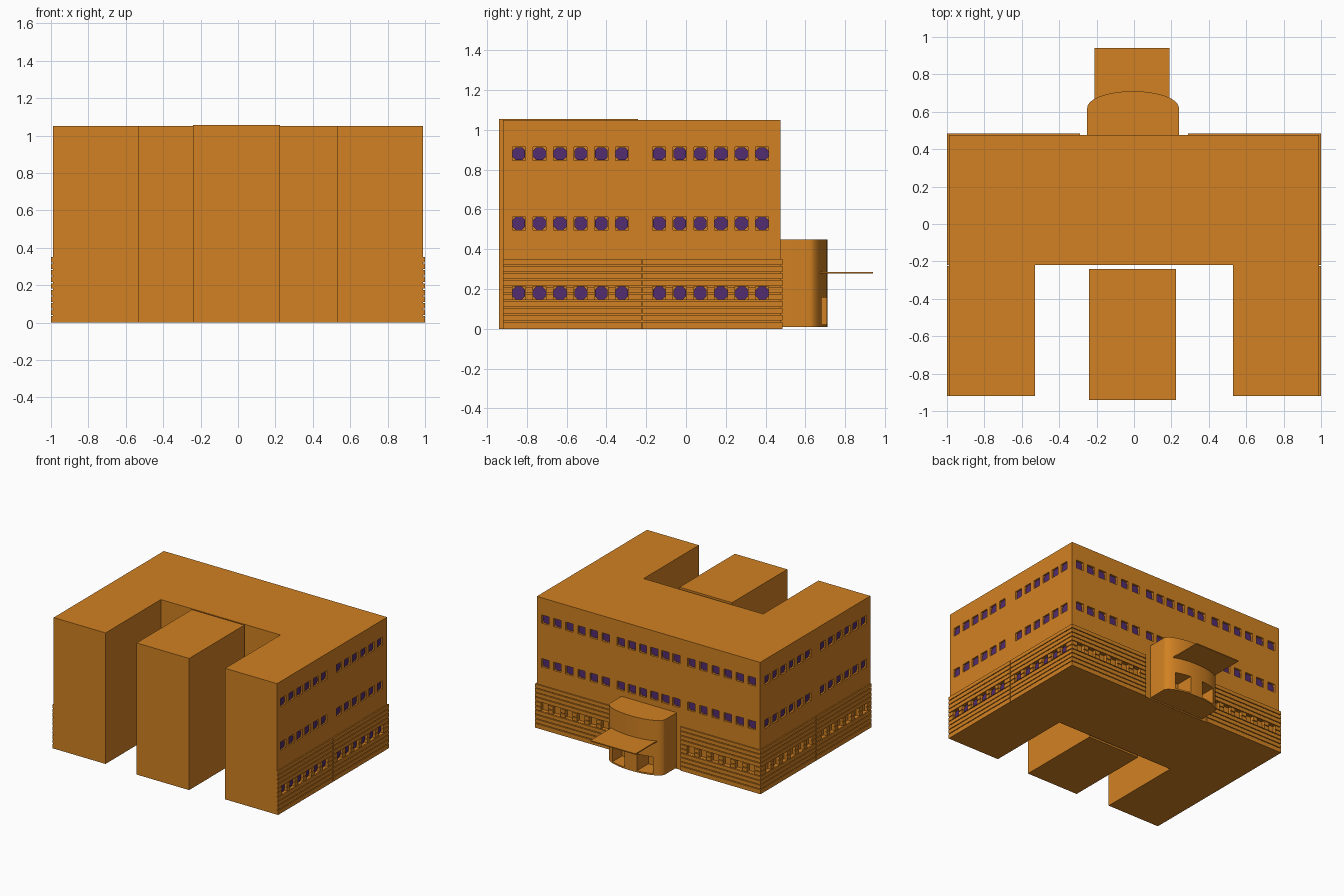
import bpy, bmesh, math
from mathutils import Matrix, Vector

if "Cube" in bpy.data.objects:
    bpy.data.objects.remove(bpy.data.objects["Cube"])


def material(name, rgb):
    m = bpy.data.materials.new(name)
    m.diffuse_color = (*rgb, 1)
    m.use_nodes = True
    m.node_tree.nodes["Principled BSDF"].inputs["Base Color"].default_value = m.diffuse_color
    return m


OCHRE = material("ochre wall", (0.64, 0.22, 0.016))
PURPLE = material("purple glass", (0.085, 0.025, 0.16))


def finish(name, bm, mat):
    bmesh.ops.recalc_face_normals(bm, faces=bm.faces[:])
    me = bpy.data.meshes.new(name)
    bm.to_mesh(me)
    bm.free()
    me.materials.append(mat)
    ob = bpy.data.objects.new(name, me)
    bpy.context.collection.objects.link(ob)
    return ob


def add_box(bm, x0, x1, y0, y1, z0, z1):
    c = Vector(((x0 + x1) / 2, (y0 + y1) / 2, (z0 + z1) / 2))
    s = Matrix.Diagonal((abs(x1 - x0), abs(y1 - y0), abs(z1 - z0), 1))
    bmesh.ops.create_cube(bm, size=1, matrix=Matrix.Translation(c) @ s)


def boxes(name, items, mat=OCHRE):
    bm = bmesh.new()
    for b in items:
        add_box(bm, *b)
    return finish(name, bm, mat)


def prism(bm, ring, offset):
    # closed solid from a ring of points pushed along an offset
    a = [bm.verts.new(p) for p in ring]
    b = [bm.verts.new(Vector(p) + Vector(offset)) for p in ring]
    n = len(a)
    bm.faces.new(a[::-1])
    bm.faces.new(b)
    for i in range(n):
        bm.faces.new((a[i], a[(i + 1) % n], b[(i + 1) % n], b[i]))


def cut(ob, cutter):
    m = ob.modifiers.new("cut", 'BOOLEAN')
    m.operation, m.solver, m.object = 'DIFFERENCE', 'EXACT', cutter
    bpy.context.view_layer.objects.active = ob
    bpy.ops.object.modifier_apply(modifier=m.name)


# window positions
ROWS = (0.18, 0.53, 0.88)
SIDE = [c + 0.1035 * i for c in (-0.84, -0.135) for i in range(6)]
BACK_OUTER = [s * (0.38 + 0.107 * i) for s in (-1, 1) for i in range(6)]
BACK_MID = [-0.247 + 0.0985 * i for i in range(6)]
H = 0.033
XW, YW, DEEP = 0.99, 0.475, 0.02

# U-shaped building
bm = bmesh.new()
outline = [(-XW, -0.92), (-0.53, -0.92), (-0.53, -0.22), (0.53, -0.22),
           (0.53, -0.92), (XW, -0.92), (XW, YW), (-XW, YW)]
prism(bm, [(x, y, 0) for x, y in outline], (0, 0, 1.05))
building = finish("main_building", bm, OCHRE)

# banded stone courses around the ground floor
courses = [(0.035 * i + (0.006 if i else 0), 0.035 * (i + 1)) for i in range(10)]
bands = []
for s, side in ((-1, "left"), (1, "right")):
    bands.append(boxes(side + "_side_courses",
                       [(s * 0.98, s * 1.0, y0, y1, z0, z1) for z0, z1 in courses
                        for y0, y1 in ((-0.92, -0.224), (-0.218, 0.485))]))
    bands.append(boxes(side + "_back_courses",
                       [(s * 0.29, s * 0.98, 0.465, 0.485, z0, z1) for z0, z1 in courses]))

# window recesses
holes = []
for z in ROWS:
    for s in (-1, 1):
        holes += [(s * (XW - DEEP), s * 1.05, y - H, y + H, z - H, z + H) for y in SIDE]
    for x in BACK_OUTER + (BACK_MID if z > 0.3 else []):
        holes.append((x - H, x + H, YW - DEEP, 0.53, z - H, z + H))
cutter = boxes("window_cutter", holes)
cutter.hide_render = True
for ob in [building] + bands:
    cut(ob, cutter)
bpy.data.objects.remove(cutter)

# glass panes with clipped corners
OCT = [(a, b) for a, b in ((1, .5), (.5, 1), (-.5, 1), (-1, .5), (-1, -.5), (-.5, -1), (.5, -1), (1, -.5))]
R = H - 0.001


def panes(name, side, spots, t=0.006):
    bm = bmesh.new()
    for c, z in spots:
        if side:
            ring = [(side * (XW - DEEP), c + R * a, z + R * b) for a, b in OCT]
            prism(bm, ring, (side * t, 0, 0))
        else:
            ring = [(c + R * a, YW - DEEP, z + R * b) for a, b in OCT]
            prism(bm, ring, (0, t, 0))
    finish(name, bm, PURPLE)


panes("right_windows", 1, [(y, z) for z in ROWS for y in SIDE], 0.009)
panes("left_windows", -1, [(y, z) for z in ROWS[1:] for y in SIDE])
panes("back_windows", 0, [(x, z) for z in ROWS[1:] for x in BACK_OUTER + BACK_MID])

# separate middle wing
boxes("middle_wing", [(-0.24, 0.225, -0.94, -0.24, 0.0, 1.055)])

# bow-fronted entrance with two door openings
bm = bmesh.new()
arc = [math.pi * i / 32 for i in range(33)]
ring = [(0.24, 0.46, 0.01)] + [(-0.005 + 0.245 * math.cos(t), 0.62 + 0.09 * math.sin(t), 0.01) for t in arc]
ring.append((-0.25, 0.46, 0.01))
prism(bm, ring, (0, 0, 0.44))
entrance = finish("entrance_bow", bm, OCHRE)
doors = boxes("door_cutter", [(0.05, 0.175, 0.56, 0.8, 0.022, 0.157),
                              (-0.185, -0.06, 0.56, 0.8, 0.022, 0.157)])
doors.hide_render = True
cut(entrance, doors)
bpy.data.objects.remove(doors)
bpy.ops.object.select_all(action='DESELECT')
entrance.select_set(True)
bpy.context.view_layer.objects.active = entrance
bpy.ops.object.shade_smooth_by_angle(angle=math.radians(35))

# flat canopy
boxes("entrance_canopy", [(-0.21, 0.19, 0.64, 0.94, 0.279, 0.287)])
